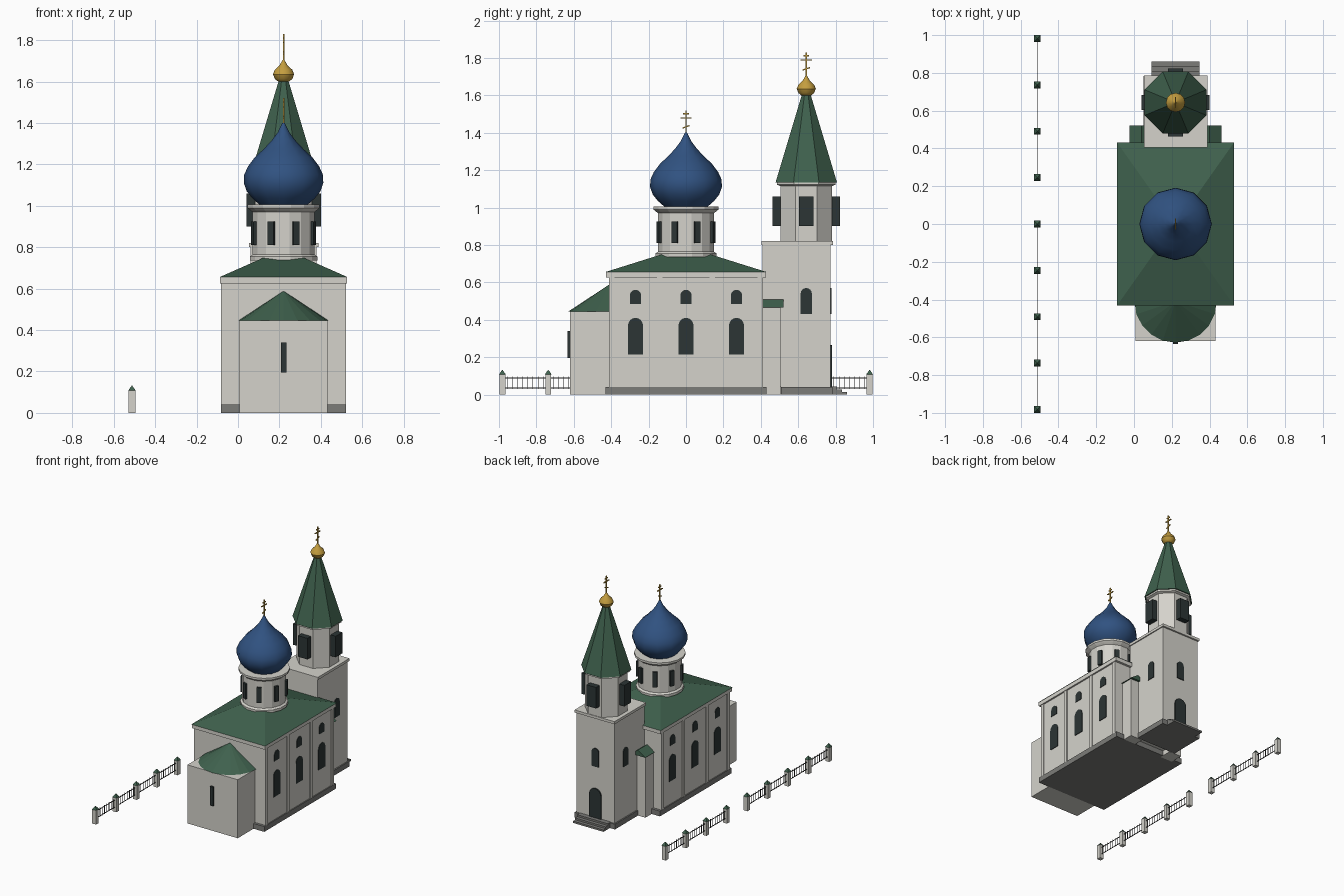
import bpy, bmesh
from math import sin, cos, pi, radians
from mathutils import Vector

cube = bpy.data.objects.get("Cube")
if cube:
    bpy.data.objects.remove(cube, do_unlink=True)


def material(name, rgb):
    m = bpy.data.materials.new(name)
    m.use_nodes = True
    m.diffuse_color = (*rgb, 1)
    m.node_tree.nodes["Principled BSDF"].inputs["Base Color"].default_value = (*rgb, 1)
    return m


WALL = material("pale plaster", (0.66, 0.65, 0.60))
GREEN = material("green roof", (0.05, 0.12, 0.075))
BLUE = material("blue dome", (0.03, 0.085, 0.22))
GOLD = material("gold", (0.55, 0.34, 0.05))
GLASS = material("dark glass", (0.025, 0.035, 0.035))
STONE = material("grey stone", (0.2, 0.2, 0.19))
IRON = material("dark iron", (0.05, 0.05, 0.05))

CX = 0.22      # church axis
TY = 0.643     # bell tower centre


def finish(name, bm, mat, smooth=False):
    bmesh.ops.recalc_face_normals(bm, faces=bm.faces)
    mesh = bpy.data.meshes.new(name)
    bm.to_mesh(mesh)
    bm.free()
    mesh.materials.append(mat)
    ob = bpy.data.objects.new(name, mesh)
    bpy.context.collection.objects.link(ob)
    if smooth:
        bpy.ops.object.select_all(action='DESELECT')
        ob.select_set(True)
        bpy.context.view_layer.objects.active = ob
        bpy.ops.object.shade_smooth_by_angle(angle=radians(40))
    return ob


def loft(bm, rings):
    """Closed skin through rings of equal length."""
    rings = [[bm.verts.new(p) for p in r] for r in rings]
    for a, b in zip(rings, rings[1:]):
        for i in range(len(a)):
            j = (i + 1) % len(a)
            bm.faces.new((a[i], a[j], b[j], b[i]))
    bm.faces.new(rings[0])
    bm.faces.new(rings[-1])


def add_box(bm, c, half, z0, z1, top=None):
    """Box around c=(x, y); top gives other half sizes for the upper end."""
    signs = [(-1, -1), (1, -1), (1, 1), (-1, 1)]
    loft(bm, [[(c[0] + sx * h[0], c[1] + sy * h[1], z) for sx, sy in signs]
              for h, z in ((half, z0), (top or half, z1))])


def box(name, c, half, z0, z1, mat, top=None):
    bm = bmesh.new()
    add_box(bm, c, half, z0, z1, top)
    return finish(name, bm, mat)


def lathe(name, c, profile, sides, mat, phase=0.0, smooth=False):
    bm = bmesh.new()
    angles = [phase + 2 * pi * i / sides for i in range(sides)]
    loft(bm, [[(c[0] + r * cos(a), c[1] + r * sin(a), z) for a in angles] for r, z in profile])
    return finish(name, bm, mat, smooth)


def window(name, c, angle, w, z0, z1, depth=0.008, arch=True, mat=GLASS):
    """Upright plate at c facing the given angle, with a round head if arched."""
    n = Vector((cos(angle), sin(angle), 0))
    t = Vector((-sin(angle), cos(angle), 0))
    r = w / 2
    outline = [(-r, z0), (r, z0)]
    if arch:
        outline += [(r * cos(pi * i / 8), z1 - r + r * sin(pi * i / 8)) for i in range(9)]
    else:
        outline += [(r, z1), (-r, z1)]
    base = Vector((c[0], c[1], 0))
    bm = bmesh.new()
    loft(bm, [[base + t * u + n * d + Vector((0, 0, z)) for u, z in outline]
              for d in (-0.004, depth)])
    return finish(name, bm, mat)


def cross(name, c, z0, h):
    """Three-bar cross standing in the y-z plane, lowest bar slanted."""
    bm = bmesh.new()
    k = 0.0035
    add_box(bm, c, (k, k), z0, z0 + h)
    for f, half in ((0.86, 0.015), (0.68, 0.03)):
        z = z0 + h * f
        add_box(bm, c, (k, half), z - k, z + k)
    z = z0 + h * 0.32
    loft(bm, [[(c[0] + sx * k, c[1] + s * 0.02, z + s * 0.007 + sz * k)
               for sx, sz in ((-1, -1), (1, -1), (1, 1), (-1, 1))] for s in (-1, 1)])
    return finish(name, bm, GOLD)


# Main hall
box("hall_plinth", (CX, 0), (0.302, 0.43), 0, 0.04, STONE)
box("hall_walls", (CX, 0), (0.294, 0.41), 0.04, 0.63, WALL)
box("hall_cornice", (CX, 0), (0.306, 0.428), 0.625, 0.655, WALL)
box("hall_roof", (CX, 0), (0.31, 0.432), 0.655, 0.748, GREEN, top=(0.1, 0.135))
for side, ang in ((1, 0), (-1, pi)):
    x = CX + side * 0.294
    for y in (-0.397, -0.14, 0.14, 0.397):
        box("pilaster", (x, y), (0.007, 0.014), 0.04, 0.628, WALL)
    for y in (-0.27, 0, 0.27):
        window("hall_window", (x, y), ang, 0.08, 0.215, 0.41, 0.004)
        window("upper_window", (x, y), ang, 0.06, 0.485, 0.56, 0.004)

# Apse
box("apse_walls", (CX, -0.51), (0.212, 0.11), 0, 0.445, WALL)
lathe("apse_roof", (CX, -0.41), [(0.218, 0.445), (0.002, 0.587)], 20, GREEN)
window("apse_window", (CX, -0.62), -pi / 2, 0.026, 0.195, 0.34, 0.014, arch=False)

# Drum and large dome
lathe("drum", (CX, 0), [(0.166, 0.735), (0.166, 0.755), (0.152, 0.765), (0.152, 0.97),
                        (0.166, 0.98), (0.178, 0.99), (0.178, 1.005)], 16, WALL, pi / 16)
for i in range(8):
    a = pi / 8 + i * pi / 4
    window("drum_window", (CX + 0.15 * cos(a), 0.15 * sin(a)), a, 0.032, 0.81, 0.925, 0.014, arch=False)
lathe("large_dome", (CX, 0), [(0.11, 1.0), (0.15, 1.035), (0.178, 1.07), (0.192, 1.11), (0.19, 1.15),
                              (0.172, 1.19), (0.138, 1.235), (0.095, 1.275), (0.058, 1.315),
                              (0.028, 1.355), (0.006, 1.4)], 12, BLUE, smooth=True)
cross("dome_cross", (CX, 0), 1.39, 0.13)

# Side porches with small gables
for side in (-1, 1):
    px = CX + side * 0.18
    box("porch_walls", (px, 0.455), (0.052, 0.05), 0, 0.468, WALL)
    bm = bmesh.new()
    loft(bm, [[(px - 0.063, y, 0.465), (px + 0.063, y, 0.465), (px, y, 0.507)] for y in (0.4, 0.522)])
    finish("porch_roof", bm, GREEN)

# Bell tower base
box("tower_plinth", (CX, 0.645), (0.17, 0.138), 0, 0.04, STONE)
box("tower_walls", (CX, 0.591), (0.16, 0.181), 0.04, 0.8, WALL)
box("tower_cornice", (CX, 0.595), (0.168, 0.19), 0.8, 0.82, WALL)
for i in range(3):
    box("step", (CX, 0.76), (0.128, 0.1 - 0.026 * i), 0.014 * i, 0.014 * (i + 1), STONE)
for side, ang in ((1, 0), (-1, pi)):
    window("tower_window", (CX + side * 0.16, TY), ang, 0.06, 0.43, 0.57, 0.005)
window("tower_window", (CX, 0.772), pi / 2, 0.06, 0.43, 0.57, 0.006)
window("tower_door", (CX, 0.772), pi / 2, 0.1, 0.042, 0.265, 0.008)

# Octagonal belfry, spire and small dome
flat = 1 / cos(pi / 8)
lathe("belfry", (CX, TY), [(0.138 * flat, 0.82), (0.138 * flat, 1.115), (0.156 * flat, 1.122),
                           (0.156 * flat, 1.138)], 8, WALL, pi / 8)
for i in range(4):
    a = i * pi / 2
    window("belfry_opening", (CX + 0.135 * cos(a), TY + 0.135 * sin(a)), a, 0.08, 0.9, 1.06, 0.045, arch=False)
lathe("spire", (CX, TY), [(0.164 * flat, 1.135), (0.02, 1.62)], 8, GREEN, pi / 8)
lathe("small_dome", (CX, TY), [(0.02, 1.595), (0.042, 1.612), (0.051, 1.635), (0.042, 1.657),
                               (0.02, 1.677), (0.004, 1.705)], 12, GOLD, smooth=True)
cross("spire_cross", (CX, TY), 1.7, 0.13)

# Fence with a gateway gap
FX, GAP = -0.512, 0.2455
rails = bmesh.new()
for k in range(9):
    y = (k - 4) * GAP
    box("fence_post", (FX, y), (0.016, 0.016), 0, 0.108, WALL)
    box("post_cap", (FX, y), (0.018, 0.018), 0.108, 0.132, GREEN, top=(0.001, 0.001))
    if k in (4, 8):
        continue
    for z in (0.035, 0.088):
        add_box(rails, (FX, y + GAP / 2), (0.002, GAP / 2), z - 0.002, z + 0.002)
    for i in range(1, 9):
        add_box(rails, (FX, y + GAP * i / 9), (0.0015, 0.0015), 0.03, 0.097)
finish("fence_railing", rails, IRON)
